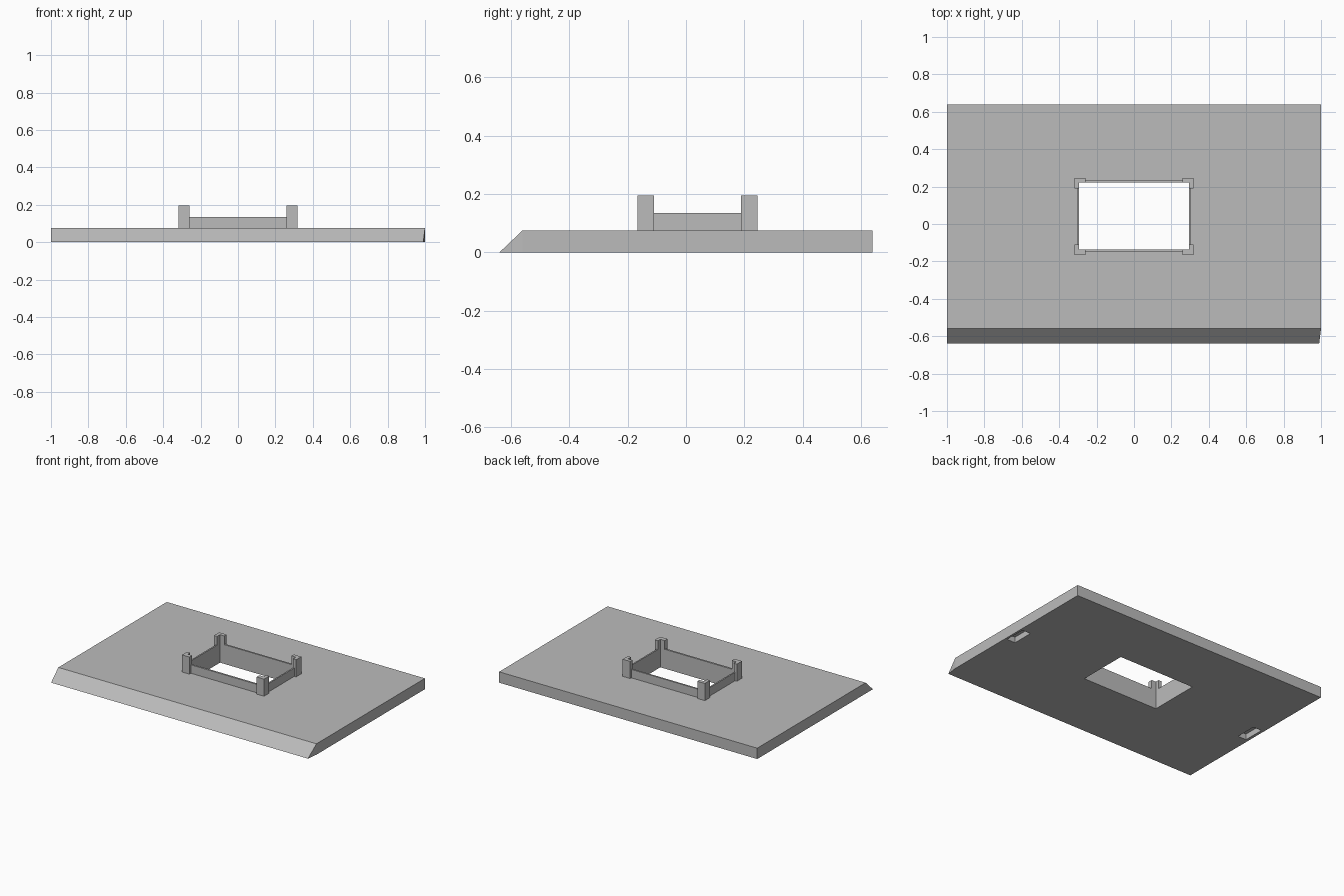
import bpy
import bmesh
from mathutils import Vector

cube = bpy.data.objects.get("Cube")
if cube:
    bpy.data.objects.remove(cube, do_unlink=True)

grey = bpy.data.materials.new("mid grey")
grey.use_nodes = True
COLOUR = (0.5, 0.5, 0.5, 1)
grey.diffuse_color = COLOUR
grey.node_tree.nodes["Principled BSDF"].inputs["Base Color"].default_value = COLOUR

PLATE_TOP = 0.076
OPEN_X, OPEN_Y0, OPEN_Y1 = 0.294, -0.136, 0.221


def add_object(name, bm):
    bmesh.ops.recalc_face_normals(bm, faces=bm.faces)
    mesh = bpy.data.meshes.new(name)
    bm.to_mesh(mesh)
    bm.free()
    mesh.materials.append(grey)
    obj = bpy.data.objects.new(name, mesh)
    bpy.context.collection.objects.link(obj)
    return obj


def box(name, x0, x1, y0, y1, z0, z1):
    bm = bmesh.new()
    bmesh.ops.create_cube(bm, size=1)
    lo, hi = Vector((x0, y0, z0)), Vector((x1, y1, z1))
    for v in bm.verts:
        v.co = (lo + hi) / 2 + v.co * (hi - lo)
    return add_object(name, bm)


def combine(target, tool, operation):
    mod = target.modifiers.new(operation.lower(), 'BOOLEAN')
    mod.operation = operation
    mod.solver = 'EXACT'
    mod.object = tool
    bpy.context.view_layer.objects.active = target
    bpy.ops.object.modifier_apply(modifier=mod.name)


# Base plate: side profile with a sloped front, extruded across x
profile = [(-0.64, 0), (-0.56, 0), (0.64, 0), (0.64, PLATE_TOP), (-0.56, PLATE_TOP)]
bm = bmesh.new()
end = bm.faces.new([bm.verts.new((-1, y, z)) for y, z in profile])
side = bmesh.ops.extrude_face_region(bm, geom=[end])["geom"]
for v in side:
    if isinstance(v, bmesh.types.BMVert):
        v.co.x = 1
        if v.co.y < -0.6:
            v.co.x = 0.99  # slightly clipped front corner
bmesh.ops.triangulate(bm, faces=[f for f in bm.faces if abs(f.normal.x) > 0.5 or len(f.verts) == 5])
plate = add_object("base_plate", bm)

# Low rim around the opening, with a taller post at each corner
frame = box("opening_frame", -0.304, 0.304, -0.149, 0.233, PLATE_TOP, 0.135)
helpers = []
for x0, x1 in ((-0.318, -0.26), (0.26, 0.318)):
    for y0, y1 in ((-0.166, -0.109), (0.189, 0.246)):
        post = box("corner_post", x0, x1, y0, y1, PLATE_TOP, 0.196)
        combine(frame, post, 'UNION')
        helpers.append(post)

# Rectangular opening through plate and frame
opening = box("opening_cutter", -OPEN_X, OPEN_X, OPEN_Y0, OPEN_Y1, -0.1, 0.3)
combine(plate, opening, 'DIFFERENCE')
combine(frame, opening, 'DIFFERENCE')
helpers.append(opening)

# Shallow slots in the underside near both ends
for x0, x1 in ((-0.98, -0.915), (0.92, 0.985)):
    slot = box("slot_cutter", x0, x1, -0.07, 0.08, -0.1, 0.04)
    combine(plate, slot, 'DIFFERENCE')
    helpers.append(slot)

for obj in helpers:
    bpy.data.objects.remove(obj, do_unlink=True)
